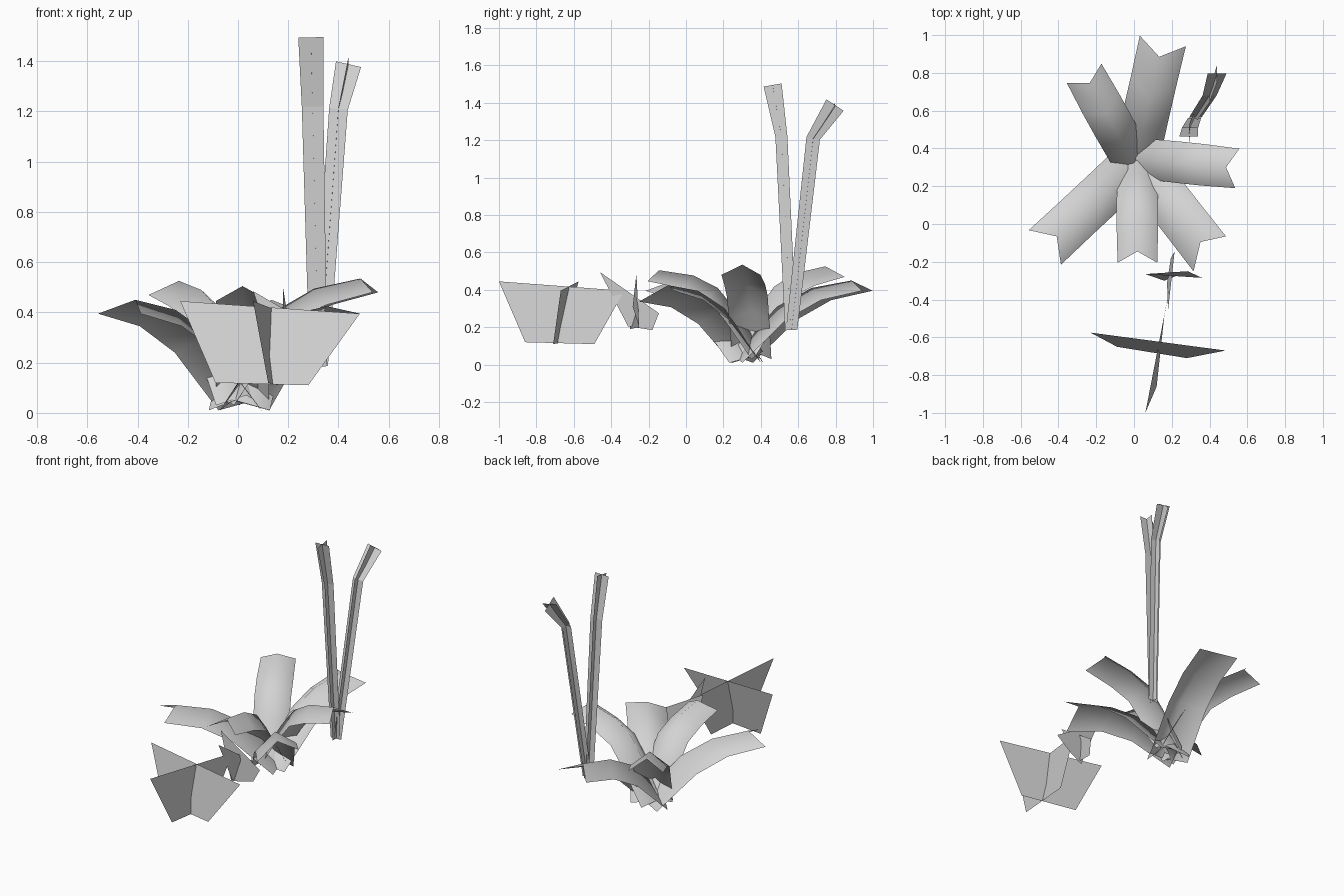
import bpy
from math import cos, sin, radians
from mathutils import Vector

cube = bpy.data.objects.get("Cube")
if cube:
    bpy.data.objects.remove(cube)

TONE = (0.65, 0.65, 0.65, 1)
grey = bpy.data.materials.new("pale_grey")
grey.use_nodes = True
grey.diffuse_color = TONE
grey.node_tree.nodes["Principled BSDF"].inputs["Base Color"].default_value = TONE


def add_mesh(name, verts, faces, smooth=False):
    mesh = bpy.data.meshes.new(name)
    mesh.from_pydata(verts, [], faces)
    mesh.materials.append(grey)
    for p in mesh.polygons:
        p.use_smooth = smooth
    obj = bpy.data.objects.new(name, mesh)
    bpy.context.collection.objects.link(obj)
    return obj


def strip_faces(rows, cols):
    return [(r * cols + c, r * cols + c + 1, (r + 1) * cols + c + 1, (r + 1) * cols + c)
            for r in range(rows - 1) for c in range(cols - 1)]


# Arching ribbon leaves, each folded along a raised midrib
# stations: (midrib reach, midrib height, edge reach, edge height, half width)
LOW = [(-0.07, 0.05, 0.01, 0.01, 0.125), (0.17, 0.31, 0.25, 0.24, 0.123),
       (0.36, 0.41, 0.44, 0.345, 0.123), (0.58, 0.45, 0.666, 0.395, 0.125)]
HIGH = [(-0.08, 0.07, -0.02, 0.03, 0.105), (0.06, 0.29, 0.12, 0.24, 0.108),
        (0.16, 0.42, 0.22, 0.37, 0.11), (0.29, 0.495, 0.35, 0.43, 0.11),
        (0.475, 0.535, 0.535, 0.48, 0.105)]


def leaf(name, angle, stations, root, lift=0, roll=0, length=1):
    a = radians(angle)
    out, side = Vector((cos(a), sin(a), 0)), Vector((-sin(a), cos(a), 0))
    base = Vector((*root, 0))
    verts = []
    for mr, mz, er, ez, hw in stations:
        for s in (-1, 0, 1):
            reach, z = (er, ez) if s else (mr, mz)
            reach *= length
            bend = max(reach, 0) / 0.6
            z += (lift + s * roll) * bend
            reach -= s * roll * 0.7 * bend
            verts.append(base + out * reach + side * s * hw + Vector((0, 0, z)))
    add_mesh(name, verts, strip_faces(len(stations), 3), True)


leaf("high_leaf_left", -6, HIGH, (0.015, 0.35))
leaf("high_leaf_front", -90, HIGH, (0.018, 0.33), lift=-0.038)
leaf("high_leaf_back", 119, HIGH, (-0.005, 0.33), lift=-0.012)
leaf("low_leaf_right", 223, LOW, (0.015, 0.33))
leaf("low_leaf_front", 308, LOW, (0.02, 0.33), lift=-0.028, roll=0.028, length=0.93)
leaf("low_leaf_back", 77, LOW, (0.003, 0.32))


# Tall grass blades made of two crossed strips
# path points: (x, y, z, half width across, half width along)
def blade(name, path):
    pts = [Vector(p[:3]) for p in path]
    for tag, axis in (("across", 0), ("along", 1)):
        verts = []
        for i, p in enumerate(pts):
            d = pts[min(i + 1, len(pts) - 1)] - pts[max(i - 1, 0)]
            hw = path[i][3 + axis]
            off = Vector((0, 0, -d[axis] / d.z))
            off[axis] = 1
            verts += [p - off * hw, p + off * hw]
        add_mesh(f"{name}_{tag}", verts, strip_faces(len(pts), 2))


blade("straight_blade", [(0.32, 0.56, 0.185, 0.035, 0.03), (0.297, 0.51, 1.22, 0.043, 0.032),
                         (0.29, 0.463, 1.495, 0.05, 0.048)])
blade("bent_blade", [(0.325, 0.565, 0.19, 0.033, 0.03), (0.40, 0.68, 1.21, 0.037, 0.036),
                     (0.44, 0.797, 1.388, 0.05, 0.046)])

# Crossed flaring cards, large and small
CARDS = {
    "large_card_across": [(-0.23, -0.575, 0.445), (0.485, -0.67, 0.395),
                          (0.28, -0.71, 0.11), (-0.09, -0.65, 0.12)],
    "large_card_along": [(0.06, -1, 0.445), (0.19, -0.33, 0.395),
                         (0.16, -0.49, 0.11), (0.12, -0.86, 0.12)],
    "small_card_across": [(0.06, -0.265, 0.485), (0.36, -0.285, 0.31),
                          (0.285, -0.25, 0.2), (0.16, -0.3, 0.19)],
    "small_card_along": [(0.18, -0.46, 0.495), (0.215, -0.145, 0.275),
                         (0.195, -0.18, 0.185), (0.175, -0.31, 0.205)],
}
for name, corners in CARDS.items():
    add_mesh(name, corners, [(0, 1, 2, 3)])
